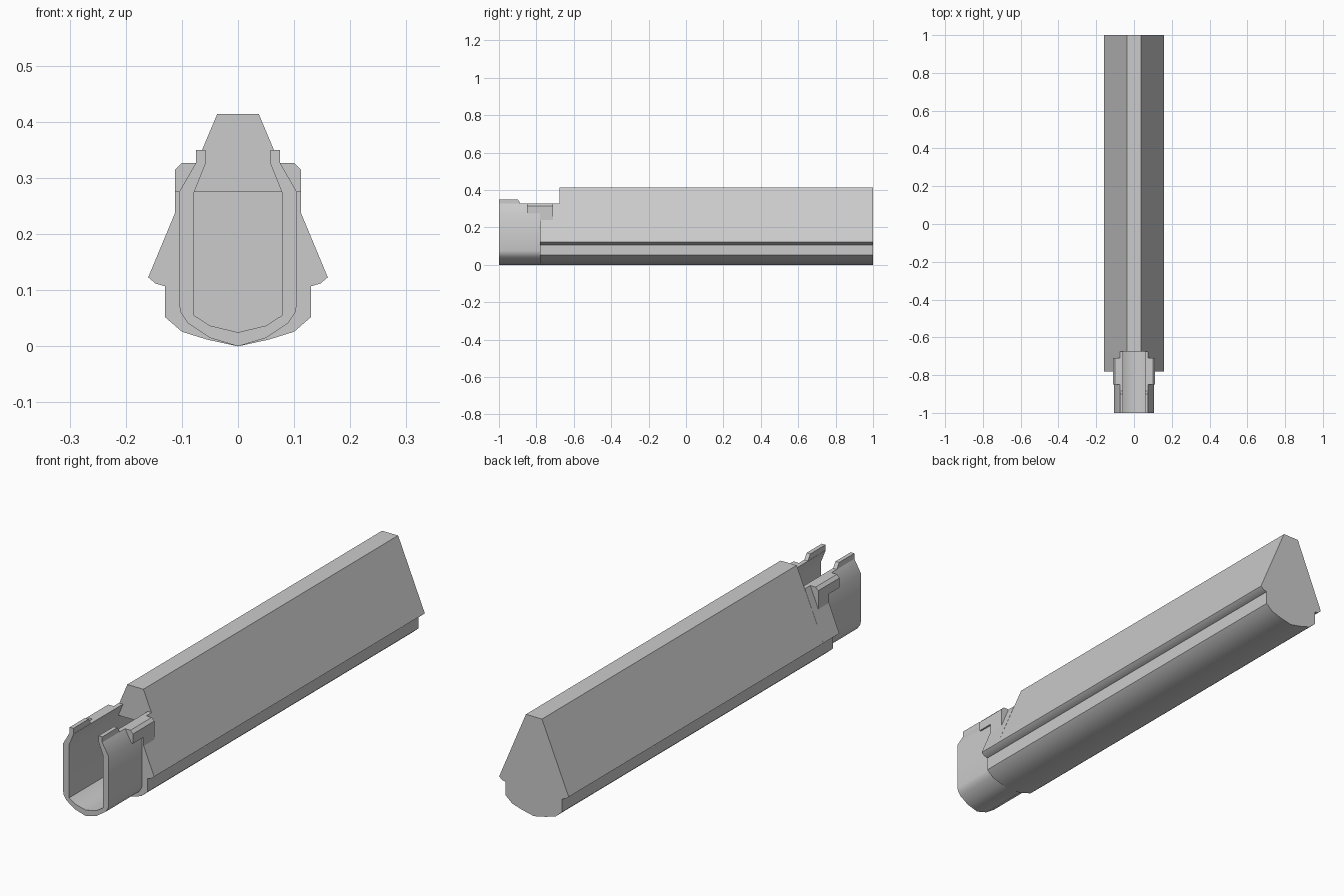
import bpy, bmesh
from mathutils import Vector

if "Cube" in bpy.data.objects:
    bpy.data.objects.remove(bpy.data.objects["Cube"])

# Half profiles (x, z), from the bottom centre upwards
BODY = [(0, 0), (.055, .012), (.10, .026), (.13, .052), (.13, .107),
        (.147, .112), (.16, .123)]
PEAK = [(.037, .414), (0, .436)]
SLEEVE = [(0, 0), (.05, .015), (.09, .042), (.102, .06), (.105, .075),
          (.105, .275), (.075, .327)]
INNER = [(0, .025), (.05, .037), (.078, .055), (.078, .275), (.057, .327)]


def mirrored(half):
    """Right half followed by the mirrored left half, left top to right top."""
    return [(-x, z) for x, z in reversed(half) if x > 0] + half


def channel(outer):
    """Open-topped channel outline with the shared inner cavity."""
    return mirrored(outer) + mirrored(INNER)[::-1]


def prism(name, pts, start, depth):
    """Fill the outline (3D points given by pts) and extrude it by depth."""
    bm = bmesh.new()
    face = bm.faces.new([bm.verts.new(Vector(p) + Vector(start)) for p in pts])
    ext = bmesh.ops.extrude_face_region(bm, geom=[face])
    moved = [v for v in ext["geom"] if isinstance(v, bmesh.types.BMVert)]
    bmesh.ops.translate(bm, verts=moved, vec=depth)
    bmesh.ops.recalc_face_normals(bm, faces=bm.faces)
    mesh = bpy.data.meshes.new(name)
    bm.to_mesh(mesh)
    bm.free()
    ob = bpy.data.objects.new(name, mesh)
    bpy.context.collection.objects.link(ob)
    return ob


def along_y(name, profile, y0, y1):
    return prism(name, [(x, 0, z) for x, z in profile], (0, y0, 0), (0, y1 - y0, 0))


def smooth(ob):
    bpy.ops.object.select_all(action='DESELECT')
    ob.select_set(True)
    bpy.context.view_layer.objects.active = ob
    bpy.ops.object.shade_smooth_by_angle(angle=0.7)


# Long main body with a tunnel sunk into its front end
full = BODY + PEAK
body = along_y("main_body", mirrored(full)[:-1], -.675, 1)
tunnel = along_y("tunnel_cutter", mirrored(INNER[:-1]), -.8, -.5)
tunnel.hide_render = True
cut = body.modifiers.new("tunnel", 'BOOLEAN')
cut.operation, cut.solver, cut.object = 'DIFFERENCE', 'EXACT', tunnel
bpy.context.view_layer.objects.active = body
bpy.ops.object.modifier_apply(modifier=cut.name)
bpy.data.objects.remove(tunnel)
smooth(body)

# Open-topped front of the body, and the narrower sleeve
collar = along_y("front_collar", channel(BODY + [(.075, .327)]), -.78, -.675)
smooth(collar)
sleeve = along_y("front_sleeve", channel(SLEEVE), -1, -.78)
smooth(sleeve)

for side, label in ((1, "right"), (-1, "left")):
    # Raised lip at the front of each sleeve wall
    lip = [(-1, .325), (-1, .35), (-.9, .35), (-.885, .327), (-.885, .325)]
    prism(label + "_lip", [(side * .058, y, z) for y, z in lip],
          (0, 0, 0), (side * .017, 0, 0))
    # Chamfered side block, deeper where it meets the body
    for part, low, y0, y1 in (("front", .275, -.85, -.78), ("rear", .235, -.78, -.71)):
        block = [(.10, low), (.112, low), (.112, .315), (.10, .327), (.072, .327)]
        along_y(f"{label}_block_{part}", [(side * x, z) for x, z in block], y0, y1)
